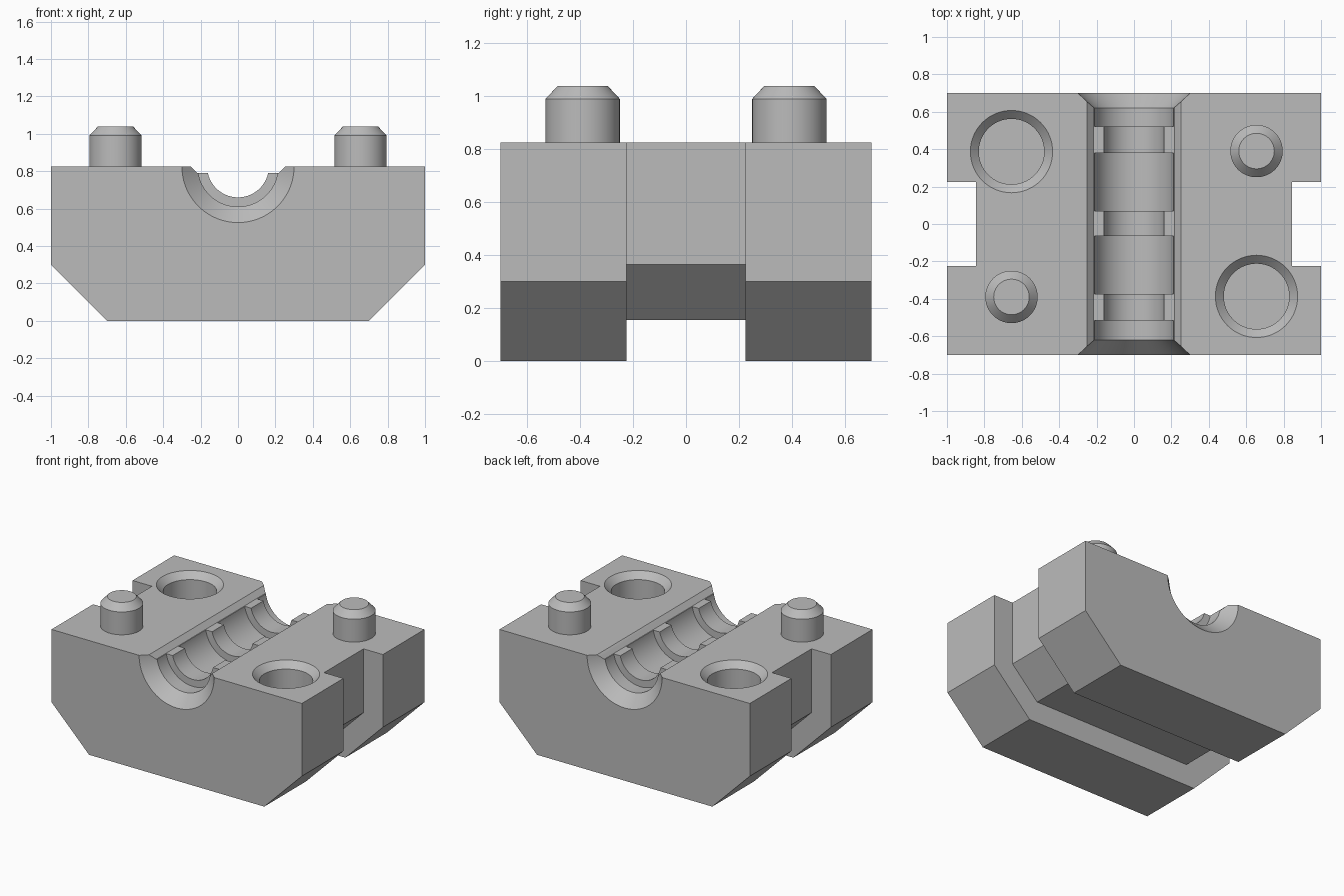
import bpy, bmesh, math
from mathutils import Matrix

if "Cube" in bpy.data.objects:
    bpy.data.objects.remove(bpy.data.objects["Cube"], do_unlink=True)

TOP = 0.825      # height of the joining face
HALF = 0.70      # half depth of the block
SLOT = 0.225     # half width of the strap groove

grey = bpy.data.materials.new("plain grey")
grey.use_nodes = True
grey.diffuse_color = (0.5, 0.5, 0.5, 1)
grey.node_tree.nodes["Principled BSDF"].inputs["Base Color"].default_value = grey.diffuse_color


def finish(name, bm):
    bmesh.ops.recalc_face_normals(bm, faces=bm.faces)
    mesh = bpy.data.meshes.new(name)
    bm.to_mesh(mesh)
    bm.free()
    mesh.materials.append(grey)
    obj = bpy.data.objects.new(name, mesh)
    bpy.context.collection.objects.link(obj)
    return obj


def bridge(bm, rings, closed):
    for a, b in zip(rings, rings[1:]):
        n = len(a)
        for i in range(n if closed else n - 1):
            j = (i + 1) % n
            bm.faces.new((a[i], a[j], b[j], b[i]))
    bm.faces.new(rings[0])
    bm.faces.new(rings[-1])


def lathe(name, profile, matrix, sides=64):
    """Turn (radius, height) points around local z, closed at both ends."""
    bm = bmesh.new()
    angles = [2 * math.pi * i / sides for i in range(sides)]
    rings = [[bm.verts.new((r * math.cos(a), r * math.sin(a), h)) for a in angles]
             for r, h in profile]
    bridge(bm, rings, True)
    bm.transform(matrix)
    return finish(name, bm)


def outline(inset):
    """Open block outline from top left round the bottom to top right."""
    x, z = 1 - inset, inset
    diagonal = 0.70 - inset * math.sqrt(2)
    right = [(x, TOP), (x, x - diagonal), (z + diagonal, z)]
    return [(-px, pz) for px, pz in right] + right[::-1]


# Block with a groove for a strap round its sides and bottom
bm = bmesh.new()
stations = [(-HALF, 0), (-SLOT, 0), (-SLOT, 0.155), (SLOT, 0.155), (SLOT, 0), (HALF, 0)]
rings = [[bm.verts.new((x, y, z)) for x, z in outline(inset)] for y, inset in stations]
bridge(bm, rings, False)
bm.faces.new([r[0] for r in rings] + [r[-1] for r in reversed(rings)])
block = finish("clamp_block", bm)

# Channel cutter: flared mouths, wide bore and three narrow ribs
WIDE, NARROW = 0.215, 0.165
bore = [(0.3425, -0.74), (WIDE, -0.62)]
for start, end in ((-0.515, -0.375), (-0.065, 0.07), (0.38, 0.52)):
    bore += [(WIDE, start), (NARROW, start), (NARROW, end), (WIDE, end)]
bore += [(WIDE, 0.62), (0.3425, 0.74)]
along_y = Matrix.Translation((0, 0, TOP)) @ Matrix.Rotation(-math.pi / 2, 4, "X")
cutters = [lathe("channel_cutter", bore, along_y, 96)]

# Bevel along the channel edges, which also lowers the ribs
bm = bmesh.new()
bevel = [(-0.217, 0.79), (0.217, 0.79), (0.327, 0.9), (-0.327, 0.9)]
bridge(bm, [[bm.verts.new((x, y, z)) for x, z in bevel] for y in (-0.73, 0.73)], True)
cutters.append(finish("channel_edge_cutter", bm))

# Sockets and pins on opposite corners
for side, label in ((1, "left"), (-1, "right")):
    cutters.append(lathe("socket_cutter_" + label,
                         [(0.175, -0.28), (0.175, -0.045), (0.26, 0.04)],
                         Matrix.Translation((0.655 * side, -0.387 * side, TOP))))
    pin = lathe("locating_pin_" + label,
                [(0.14, -0.01), (0.14, 0.165), (0.095, 0.213)],
                Matrix.Translation((0.655 * side, 0.39 * side, TOP)))
    pin.select_set(True)

# Cut the block
bpy.context.view_layer.objects.active = block
for cutter in cutters:
    cutter.hide_render = True
    mod = block.modifiers.new(cutter.name, "BOOLEAN")
    mod.operation = "DIFFERENCE"
    mod.solver = "EXACT"
    mod.object = cutter
    bpy.ops.object.modifier_apply(modifier=mod.name)
    bpy.data.objects.remove(cutter, do_unlink=True)

# Smooth the round surfaces, keep the edges sharp
block.select_set(True)
bpy.ops.object.shade_smooth_by_angle(angle=math.radians(25))
